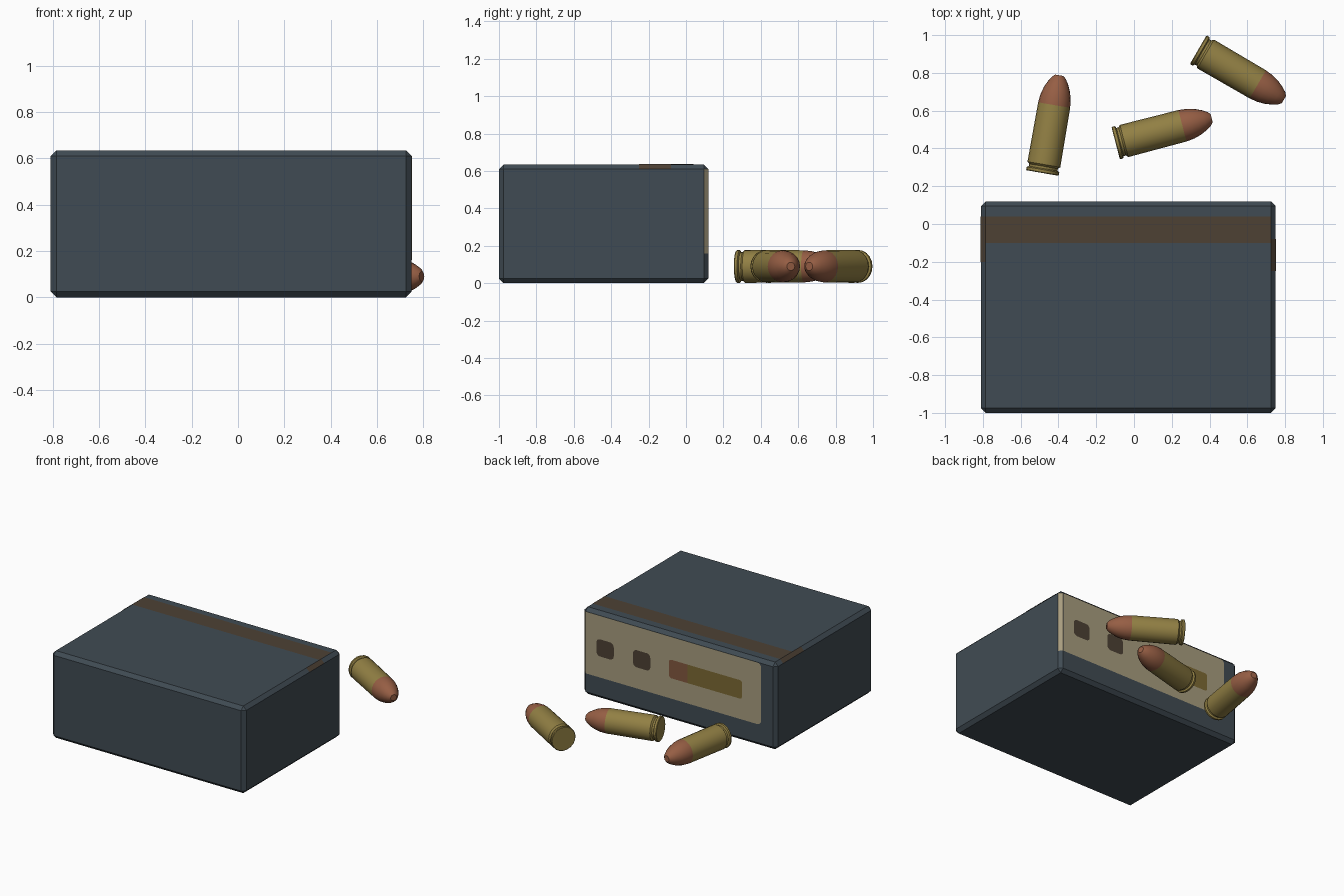
import bpy, bmesh, math
from mathutils import Vector, Matrix

if "Cube" in bpy.data.objects:
    bpy.data.objects.remove(bpy.data.objects["Cube"])


def material(name, r, g, b):
    """Flat material from 0-255 display values, stored as linear."""
    m = bpy.data.materials.new(name)
    m.diffuse_color = [((c / 255 + 0.055) / 1.055) ** 2.4 for c in (r, g, b)] + [1]
    m.use_nodes = True
    m.node_tree.nodes["Principled BSDF"].inputs["Base Color"].default_value = m.diffuse_color
    return m


SLATE = material("slate card", 64, 75, 83)
BROWN = material("dark brown print", 77, 65, 52)
CREAM = material("cream label", 168, 157, 127)
BRASS = material("brass", 146, 128, 68)
COPPER = material("copper", 150, 94, 68)
PRINT_BRASS = material("printed brass", 125, 106, 52)
PRINT_COPPER = material("printed copper", 131, 88, 62)


def finish(name, bm, mats):
    mesh = bpy.data.meshes.new(name)
    bm.to_mesh(mesh)
    bm.free()
    for m in mats:
        mesh.materials.append(m)
    ob = bpy.data.objects.new(name, mesh)
    bpy.context.collection.objects.link(ob)
    return ob


def plate(name, center, u, v, w, h, mat, lift, radius=0.0, sides=(-1, 1)):
    """Flat printed panel; corners are rounded on the chosen u sides."""
    u, v = Vector(u).normalized(), Vector(v).normalized()
    base = Vector(center) + u.cross(v) * lift
    bm = bmesh.new()
    verts = []
    for i, (sx, sy) in enumerate(((1, 1), (-1, 1), (-1, -1), (1, -1))):
        r = radius if sx in sides else 0.0
        steps = 4 if r else 0
        for k in range(steps + 1):
            a = math.radians(90 * (i + k / max(steps, 1)))
            x = sx * (w / 2 - r) + r * math.cos(a)
            y = sy * (h / 2 - r) + r * math.sin(a)
            verts.append(bm.verts.new(base + u * x + v * y))
    bm.faces.new(verts)
    return finish(name, bm, [mat])


# Carton with chamfered edges
X0, X1, Y0, Y1, H, C = -0.81, 0.75, -1.0, 0.12, 0.635, 0.025
bm = bmesh.new()
bmesh.ops.create_cube(bm, size=1, matrix=Matrix.Translation(
    ((X0 + X1) / 2, (Y0 + Y1) / 2, H / 2)) @ Matrix.Diagonal((X1 - X0, Y1 - Y0, H, 1)))
bmesh.ops.bevel(bm, geom=bm.edges[:], offset=C, segments=1, affect='EDGES')
finish("carton", bm, [SLATE])

# Brown stripe on the lid, running onto both chamfers
diag = C * math.sqrt(2)
plate("lid_stripe", ((X0 + X1) / 2, -0.03, H), (1, 0, 0), (0, 1, 0),
      X1 - X0 - 2 * C, 0.14, BROWN, 0.002)
plate("left_stripe_end", (X0 + C / 2, -0.08, H - C / 2), (0, -1, 0), (1, 0, 1),
      0.24, diag, BROWN, 0.002)
plate("right_stripe_end", (X1 - C / 2, -0.165, H - C / 2), (0, 1, 0), (-1, 0, 1),
      0.17, diag, BROWN, 0.002)


# Label on the back end, wrapping over one vertical chamfer
def back_panel(name, xa, xb, za, zb, mat, lift, radius, sides):
    plate(name, ((xa + xb) / 2, Y1, (za + zb) / 2), (-1, 0, 0), (0, 0, 1),
          xa - xb, zb - za, mat, lift, radius, sides)


back_panel("label", X1 - C, -0.69, 0.16, 0.61, CREAM, 0.002, 0.03, (1,))
plate("label_wrap", (X1 - C / 2, Y1 - C / 2, 0.385), (-1, 1, 0), (0, 0, 1),
      diag, 0.45, CREAM, 0.002)
back_panel("label_square_a", 0.635, 0.495, 0.315, 0.44, BROWN, 0.005, 0.03, (-1, 1))
back_panel("label_square_b", 0.34, 0.20, 0.315, 0.44, BROWN, 0.005, 0.03, (-1, 1))
back_panel("label_round_tip", 0.05, -0.10, 0.31, 0.445, PRINT_COPPER, 0.005, 0.02, (-1,))
back_panel("label_round_case", -0.10, -0.54, 0.31, 0.445, PRINT_BRASS, 0.005, 0.02, (1,))

# Cartridge profile: (distance from base, radius)
PROFILE = [(0, 0.084), (0.004, 0.088), (0.018, 0.088), (0.024, 0.077), (0.036, 0.077),
           (0.046, 0.088), (0.365, 0.086), (0.41, 0.081), (0.45, 0.070),
           (0.485, 0.054), (0.512, 0.037), (0.525, 0.022)]
CASE_END = 0.365
SEG = 20


def cartridge(name, base, tip):
    """Lathed cartridge lying on the ground, pointing from base to tip."""
    bm = bmesh.new()
    rings = [[bm.verts.new((d, r * math.cos(2 * math.pi * k / SEG),
                            r * math.sin(2 * math.pi * k / SEG))) for k in range(SEG)]
             for d, r in PROFILE]
    for a, b in zip(rings, rings[1:]):
        for k in range(SEG):
            n = (k + 1) % SEG
            bm.faces.new((a[k], a[n], b[n], b[k]))
    bm.faces.new(rings[0])
    bm.faces.new(rings[-1])
    bmesh.ops.recalc_face_normals(bm, faces=bm.faces[:])
    for f in bm.faces:
        f.material_index = int(f.calc_center_median().x > CASE_END)
    ob = finish(name, bm, [BRASS, COPPER])
    ob.location = (base[0], base[1], 0.09)
    ob.rotation_euler.z = math.atan2(tip[1] - base[1], tip[0] - base[0])
    bpy.ops.object.select_all(action='DESELECT')
    ob.select_set(True)
    bpy.context.view_layer.objects.active = ob
    bpy.ops.object.shade_smooth_by_angle(angle=math.radians(30))


# Three loose cartridges
cartridge("cartridge_left", (-0.485, 0.27), (-0.395, 0.79))
cartridge("cartridge_middle", (-0.097, 0.428), (0.41, 0.56))
cartridge("cartridge_right", (0.34, 0.923), (0.80, 0.655))
